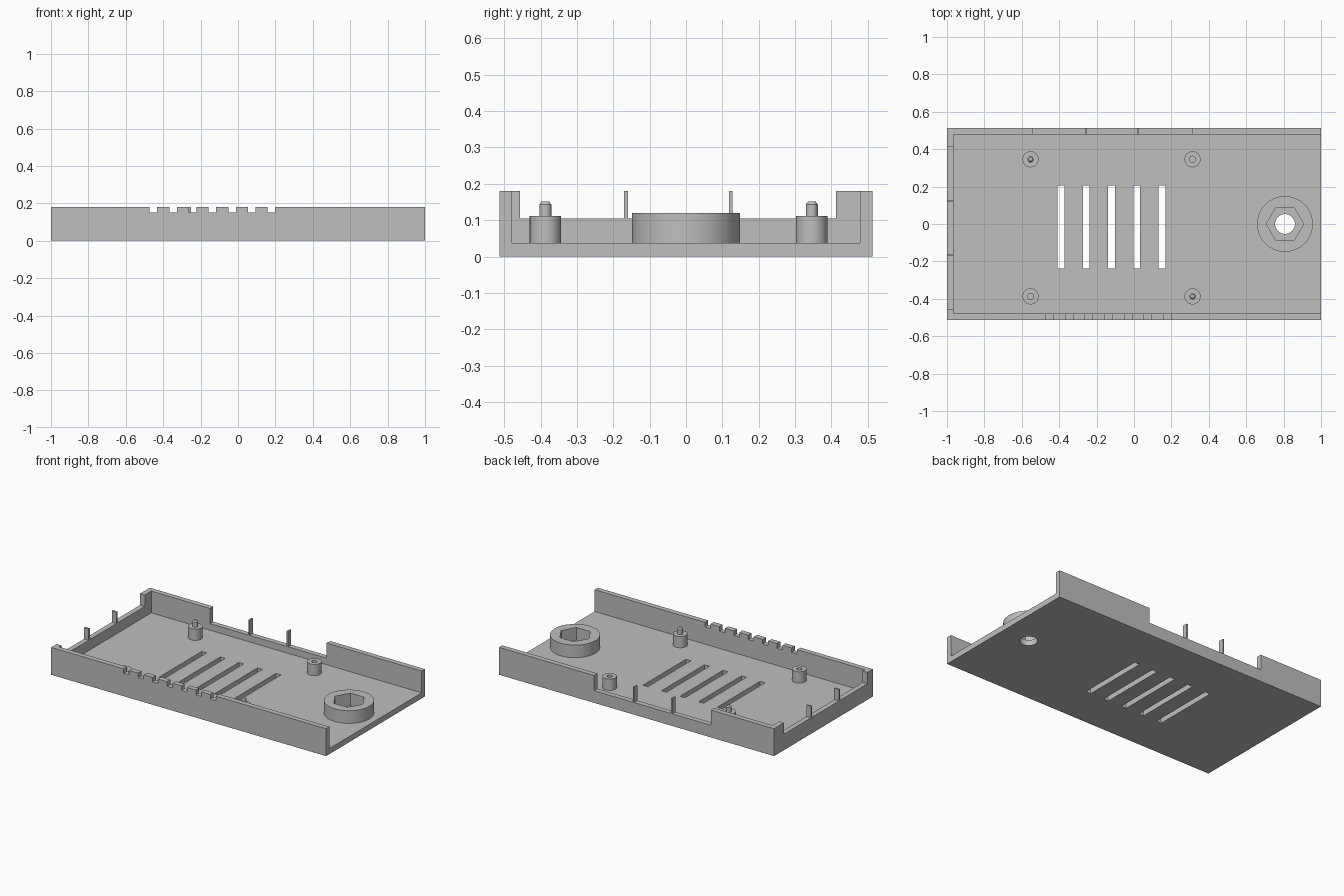
import bpy, math

cube = bpy.data.objects.get("Cube")
if cube:
    bpy.data.objects.remove(cube, do_unlink=True)

grey = bpy.data.materials.new("grey plastic")
grey.use_nodes = True
colour = (0.52, 0.52, 0.52, 1)
grey.diffuse_color = colour
grey.node_tree.nodes["Principled BSDF"].inputs["Base Color"].default_value = colour

WIDE, DEEP, HIGH = 1.0, 0.513, 0.18     # half width, half depth, wall height
WALL, FLOOR = 0.034, 0.037
CUT = 0.1                               # overshoot for cutters


def finish(name):
    ob = bpy.context.object
    ob.name = name
    ob.data.materials.append(grey)
    return ob


def box(name, x, y, z):
    """Box from (low, high) ranges on each axis."""
    bpy.ops.mesh.primitive_cube_add(size=1)
    ob = finish(name)
    for v in ob.data.vertices:
        v.co = [lo + (c + 0.5) * (hi - lo) for c, (lo, hi) in zip(v.co, (x, y, z))]
    return ob


def cylinder(name, at, radius, z, sides=48, top=None):
    """Upright cylinder, or cone frustum when a top radius is given."""
    bpy.ops.mesh.primitive_cone_add(
        vertices=sides, radius1=radius, radius2=radius if top is None else top,
        depth=z[1] - z[0], location=(*at, sum(z) / 2))
    return finish(name)


def carve(ob, cutter):
    cutter.hide_render = True
    mod = ob.modifiers.new("cut", 'BOOLEAN')
    mod.operation = 'DIFFERENCE'
    mod.solver = 'EXACT'
    mod.object = cutter
    bpy.context.view_layer.objects.active = ob
    bpy.ops.object.modifier_apply(modifier=mod.name)
    bpy.data.objects.remove(cutter, do_unlink=True)


def smooth(ob):
    bpy.ops.object.select_all(action='DESELECT')
    ob.select_set(True)
    bpy.context.view_layer.objects.active = ob
    bpy.ops.object.shade_smooth_by_angle(angle=math.radians(30))


# Tray with an open right end
tray = box("tray", (-WIDE, WIDE), (-DEEP, DEEP), (0, HIGH))
carve(tray, box("cavity", (WALL - WIDE, WIDE + CUT),
                (WALL - DEEP, DEEP - WALL), (FLOOR, HIGH + CUT)))

# Port openings in the back wall, leaving two thin fins
for gap in ((-0.54, -0.26), (-0.25, 0.018), (0.028, 0.31)):
    carve(tray, box("back_gap", gap, (DEEP - 0.06, DEEP + CUT), (0.08, HIGH + CUT)))

# Port openings in the left-hand end wall, leaving two thin fins
for gap in ((-0.456, -0.171), (-0.16, 0.118), (0.128, 0.412)):
    carve(tray, box("end_gap", (-WIDE - CUT, -WIDE + 0.06), gap, (0.105, HIGH + CUT)))

# Row of notches along the front rim
for i in range(7):
    x = -0.472 + 0.105 * i
    carve(tray, box("notch", (x, x + 0.04), (-DEEP - CUT, -DEEP + 0.06),
                    (0.15, HIGH + CUT)))

# Vent slots in the floor
for i in range(5):
    x = -0.39 + 0.135 * i
    carve(tray, box("slot", (x - 0.018, x + 0.018), (-0.239, 0.207), (-CUT, 0.08)))

# Mounting hole and the nut holder around it
nut = (0.807, 0)
carve(tray, cylinder("hole", nut, 0.053, (-CUT, 0.08)))
holder = cylinder("nut_holder", nut, 0.149, (FLOOR, 0.12), 64)
hexagon = cylinder("hexagon", nut, 0.1, (-CUT, 0.3), 6)
hexagon.rotation_euler.z = math.radians(30)
bpy.context.view_layer.update()
carve(holder, hexagon)
smooth(holder)
smooth(tray)

# Standoffs: two carry a locating pin, the other two a screw hole
for x, y, pinned in ((-0.553, 0.346, True), (0.313, 0.346, False),
                     (-0.553, -0.387, False), (0.313, -0.387, True)):
    post = cylinder("standoff", (x, y), 0.043, (FLOOR, 0.111))
    if pinned:
        smooth(cylinder("locating_pin", (x, y), 0.0165, (0.111, 0.143), 24))
        smooth(cylinder("pin_tip", (x, y), 0.0165, (0.143, 0.152), 24, 0.01))
    else:
        carve(post, cylinder("bore", (x, y), 0.0165, (FLOOR - 0.02, 0.2), 24))
    smooth(post)
